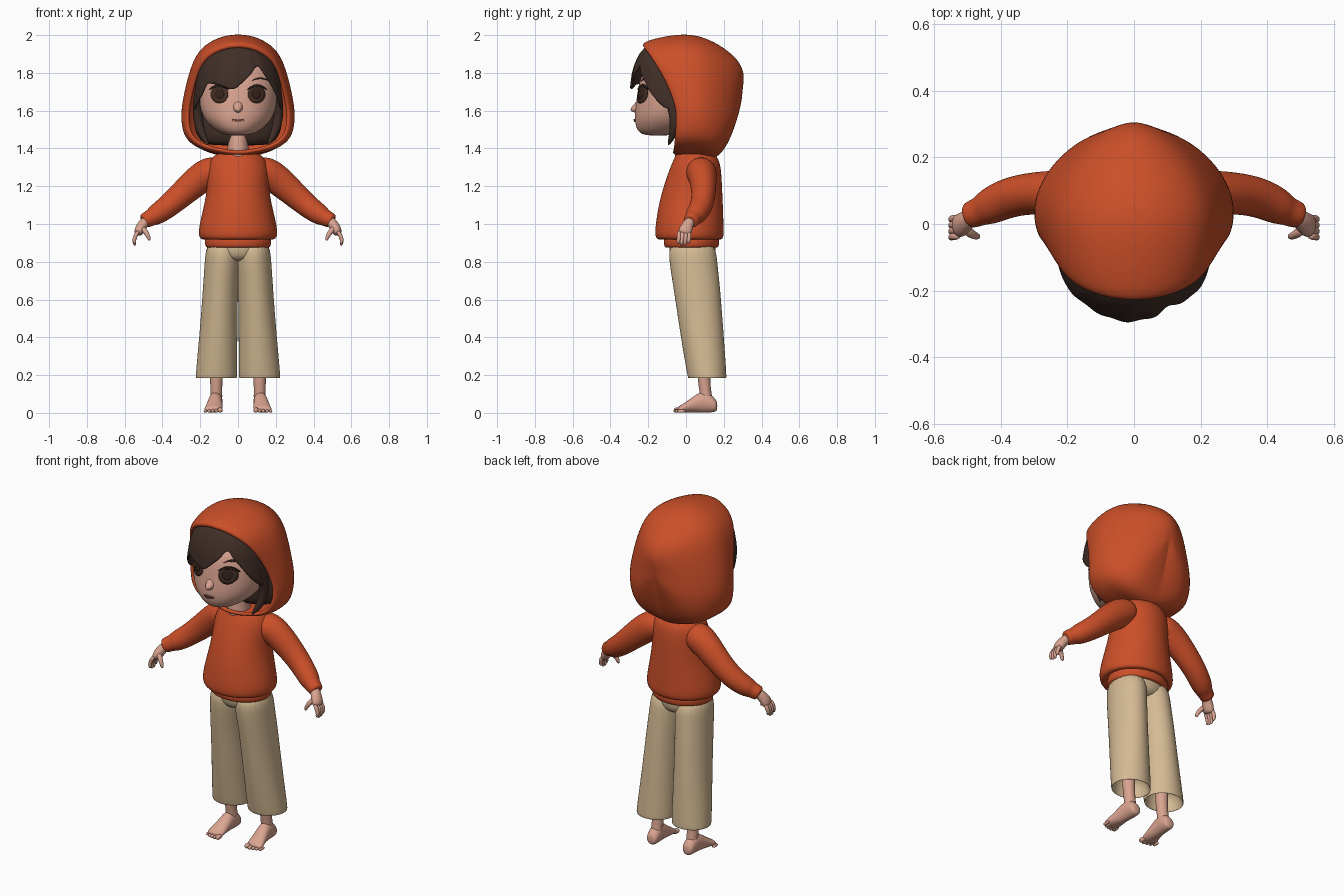
import bpy, bmesh, math
from mathutils import Vector


def material(name, rgb):
    m = bpy.data.materials.new(name)
    m.diffuse_color = (*rgb, 1)
    return m


ORANGE = material("orange fabric", (0.60, 0.078, 0.022))
BEIGE = material("beige fabric", (0.66, 0.49, 0.295))
SKIN = material("skin", (0.70, 0.37, 0.28))
HAIR = material("dark brown hair", (0.053, 0.028, 0.021))
IRIS = material("brown iris", (0.060, 0.028, 0.018))
PUPIL = material("dark brown pupil", (0.038, 0.018, 0.013))
DARK = material("dark lash", (0.018, 0.011, 0.009))
LIP = material("lip", (0.42, 0.16, 0.13))


def interp(table, t):
    """Linear lookup in a list of (key, value) pairs with rising keys."""
    if t <= table[0][0]:
        return table[0][1]
    for (a, va), (b, vb) in zip(table, table[1:]):
        if t <= b:
            return va + (vb - va) * (t - a) / (b - a)
    return table[-1][1]


def loft(name, rings, mat, mirror=False, closed=True, caps=(True, True), thick=0, level=2):
    """Skin a list of point rows, then smooth it."""
    bm = bmesh.new()
    rows = [[bm.verts.new(p) for p in ring] for ring in rings]
    n = len(rows[0])
    for a, b in zip(rows, rows[1:]):
        for i in range(n if closed else n - 1):
            j = (i + 1) % n
            bm.faces.new((a[i], a[j], b[j], b[i]))
    if closed:
        for row, cap in zip((rows[0], rows[-1]), caps):
            if cap:
                bm.faces.new(row)
    bmesh.ops.recalc_face_normals(bm, faces=bm.faces)
    for f in bm.faces:
        f.smooth = True
    mesh = bpy.data.meshes.new(name)
    bm.to_mesh(mesh)
    bm.free()
    ob = bpy.data.objects.new(name, mesh)
    bpy.context.collection.objects.link(ob)
    mesh.materials.append(mat)
    if thick:
        s = ob.modifiers.new("thickness", "SOLIDIFY")
        s.thickness, s.offset = thick, 0
    if mirror:
        ob.modifiers.new("mirror", "MIRROR").use_mirror_merge = False
    if level:
        s = ob.modifiers.new("smooth", "SUBSURF")
        s.levels = s.render_levels = level
    return ob


def ring_z(z, rx, yf, yb, cx=0, n=24):
    """Horizontal ellipse between a front and a back y."""
    cy, ry = (yf + yb) / 2, (yb - yf) / 2
    return [(cx + rx * math.cos(2 * math.pi * i / n), cy + ry * math.sin(2 * math.pi * i / n), z)
            for i in range(n)]


def ring_y(y, cx, rx, cz, rz, n=16):
    return [(cx + rx * math.cos(2 * math.pi * i / n), y, cz + rz * math.sin(2 * math.pi * i / n))
            for i in range(n)]


def tube(name, pts, mat, n=12, level=2):
    """Mirrored tube through (x, y, z, radius in xz, [radius in y])."""
    rings = []
    for k, p in enumerate(pts):
        t = Vector(pts[min(k + 1, len(pts) - 1)][:3]) - Vector(pts[max(k - 1, 0)][:3])
        t.normalize()
        side = t.cross(Vector((0, 1, 0))).normalized()
        up = side.cross(t)
        r2 = p[4] if len(p) > 4 else p[3]
        rings.append([Vector(p[:3]) + side * p[3] * math.cos(2 * math.pi * i / n)
                      + up * r2 * math.sin(2 * math.pi * i / n) for i in range(n)])
    return loft(name, rings, mat, mirror=True, level=level)


# Hood: open shell of slices from the face opening to the back of the head
half = [(0, 1), (.22, .99), (.43, .955), (.61, .90), (.75, .82), (.86, .68), (.95, .5),
        (1, .36), (.98, .22), (.89, .13), (.67, .06), (.3, .02), (0, 0)]
outline = half + [(-w, h) for w, h in half[-2:0:-1]]


def hood_slice(w, zt, yt, ym, zb, yb):
    pts = []
    for x, h in outline:
        if h > .36:
            y = ym + (yt - ym) * ((h - .36) / .64) ** 1.5
        else:
            y = yb + (ym - yb) * (h / .36) ** .6
        pts.append((x * w, y, zb + (zt - zb) * h))
    return pts


loft("hood", [hood_slice(*s) for s in (
    (.262, 1.935, -.215, -.03, 1.385, -.055), (.268, 1.95, -.23, -.05, 1.375, -.07),
    (.285, 1.97, -.205, -.035, 1.365, -.055), (.300, 2.0, -.06, .02, 1.36, .0),
    (.294, 2.0, .04, .09, 1.36, .06), (.258, 1.97, .13, .16, 1.345, .12),
    (.20, 1.92, .212, .222, 1.36, .17), (.13, 1.865, .272, .263, 1.42, .21),
    (.06, 1.81, .298, .285, 1.53, .25), (.02, 1.76, .302, .292, 1.62, .275))],
     ORANGE, caps=(False, True), thick=.012)

# Hooded top: body, hem band and sleeves
loft("top_body", [ring_z(*s) for s in (
    (.93, .16, -.11, .15), (.912, .19, -.15, .19), (.935, .213, -.167, .203),
    (1.0, .206, -.162, .20), (1.1, .180, -.147, .197), (1.2, .163, -.12, .192),
    (1.3, .165, -.085, .187), (1.355, .14, -.06, .17), (1.385, .09, -.045, .13),
    (1.38, .07, -.03, .11))], ORANGE)
loft("hem_band", [ring_z(*s) for s in (
    (.96, .18, -.12, .18), (.89, .177, -.12, .178), (.873, .170, -.112, .17),
    (.875, .14, -.08, .14))], ORANGE)
tube("sleeve", [(.09, .075, 1.28, .07), (.14, .08, 1.28, .085), (.2, .09, 1.245, .084, .075),
                (.3, .095, 1.155, .07, .064), (.38, .08, 1.085, .062), (.44, .05, 1.045, .056),
                (.458, .04, 1.035, .044), (.497, .025, 1.015, .042), (.5, .024, 1.013, .03)],
     ORANGE, n=16)

# Hands with four fingers and a thumb
tube("palm", [(.475, .03, 1.03, .026, .026), (.503, .012, 1.0, .028, .030),
              (.520, -.003, .97, .030, .038), (.534, -.01, .942, .020, .036)], SKIN)
for k, drop in enumerate((.895, .882, .882, .892)):
    y = .017 - .018 * k
    tube("finger_%d" % (k + 1), [(.526, y, .965, .012), (.545, y, .935, .0125),
                                 (.551, y - .003, .912, .011), (.545, y - .005, drop, .008)],
         SKIN, n=8, level=1)
tube("thumb", [(.512, -.012, .985, .017), (.490, -.030, .96, .015),
               (.474, -.037, .935, .012), (.467, -.038, .910, .008)], SKIN, n=8, level=1)

# Wide trousers with open leg ends
loft("trouser_leg", [ring_z(z, rx, yf, yb, cx) for z, cx, rx, yf, yb in (
    (.30, .114, .085, .02, .17), (.20, .115, .102, .022, .203), (.178, .115, .109, .012, .214),
    (.19, .115, .111, .008, .216), (.35, .107, .104, -.02, .205), (.5, .10, .098, -.043, .194),
    (.68, .092, .093, -.07, .180), (.8, .082, .095, -.09, .166),
    (.92, .078, .090, -.095, .155))], BEIGE, mirror=True)
loft("trouser_seat", [ring_z(*s) for s in (
    (.80, .05, -.04, .11), (.82, .13, -.077, .147), (.86, .162, -.09, .16),
    (.93, .16, -.092, .157))], BEIGE)

# Bare legs and feet with toes
loft("shin", [ring_z(z, r, y - r, y + r, .115, 16) for z, r, y in (
    (.05, .034, .11), (.10, .032, .105), (.16, .032, .095), (.32, .042, .09))], SKIN, mirror=True)
loft("foot", [ring_y(*s) for s in (
    (.166, .117, .02, .036, .02), (.155, .117, .034, .040, .037), (.12, .117, .038, .056, .055),
    (.075, .12, .038, .058, .057), (.025, .124, .043, .039, .038), (-.02, .13, .049, .023, .022),
    (-.045, .132, .046, .017, .015))], SKIN, mirror=True)
for k in range(5):
    x, r = .095 + .0195 * k, (.015, .011, .0105, .010, .0095)[k]
    y = (-.048, -.05, -.046, -.040, -.03)[k]
    loft("toe_%d" % (k + 1), [ring_y(y + d, x, r * s, r, r * s, 8) for d, s in (
        (.03, .9), (0, 1.05), (-.01, .95), (-.016, .5))], SKIN, mirror=True, level=1)

# Head, neck and nose
head = [(1.468, .04, -.20, -.10), (1.478, .09, -.245, -.03), (1.515, .145, -.268, .06),
        (1.57, .190, -.274, .10), (1.65, .209, -.264, .14), (1.72, .215, -.255, .15),
        (1.80, .208, -.235, .15), (1.87, .16, -.17, .11), (1.91, .07, -.06, .05)]
loft("head", [ring_z(*s, n=32) for s in head], SKIN)
loft("neck", [ring_z(z, r, -r, r + .02) for z, r in ((1.33, .07), (1.39, .054), (1.52, .05))], SKIN)
loft("nose", [ring_y(y, 0, rx, z, rz, 12) for y, rx, z, rz in (
    (-.252, .034, 1.622, .04), (-.271, .023, 1.615, .026), (-.286, .014, 1.608, .014),
    (-.293, .006, 1.606, .006))], SKIN)


def face_y(x, z):
    w, yf, yb = (interp([(s[0], s[c]) for s in head], z) for c in (1, 2, 3))
    return (yf + yb) / 2 - (yb - yf) / 2 * math.sqrt(max(0, 1 - (x / w) ** 2))


def face_patch(name, cx, cz, rx, rz, off, mat, mirror=True, bend=0):
    """Thin oval laid on the face; bend arches it."""
    rings = []
    for s in (1, .7, .4, .05):
        ring = []
        for i in range(24):
            a = 2 * math.pi * i / 24
            u = s * math.cos(a)
            x, z = cx + rx * u, cz + rz * s * math.sin(a) - bend * u * u
            ring.append((x, face_y(x, z) - off, z))
        rings.append(ring)
    # turn the rim back into the face
    rings.insert(0, [(x, y + .006, z) for x, y, z in rings[0]])
    loft(name, rings, mat, mirror=mirror, level=0)


# Eyes, brows and mouth
face_patch("iris", .099, 1.687, .047, .048, .004, IRIS)
face_patch("pupil", .098, 1.69, .024, .026, .006, PUPIL)
face_patch("upper_lash", .102, 1.733, .052, .007, .007, DARK, bend=.022)
face_patch("eyebrow", .118, 1.772, .045, .005, .006, HAIR, bend=.014)
face_patch("mouth", 0, 1.548, .032, .009, .005, LIP, mirror=False, bend=-.003)
face_patch("mouth_line", 0, 1.550, .032, .0018, .007, DARK, mirror=False, bend=-.003)

# Bobbed hair filling the hood, with side locks
loft("back_hair", [ring_z(*s) for s in (
    (1.415, .14, .01, .13), (1.43, .19, -.02, .16), (1.48, .230, -.035, .19),
    (1.58, .24, -.04, .21), (1.68, .235, -.05, .21), (1.80, .21, -.11, .2),
    (1.89, .15, -.17, .15), (1.94, .07, -.17, .08))], HAIR)
tube("side_lock", [(.20, -.11, 1.78, .02, .03), (.217, -.075, 1.66, .022, .035),
                   (.215, -.055, 1.56, .028, .03), (.195, -.065, 1.48, .024, .025),
                   (.155, -.095, 1.415, .005)], HAIR)

# Swept fringe: a shell over the brow whose lower edge follows a table
hair_w = [(1.6, .23), (1.7, .226), (1.8, .212), (1.85, .196), (1.9, .165), (1.945, .10)]
hair_y = [(1.6, -.275), (1.7, -.292), (1.8, -.28), (1.85, -.265), (1.9, -.242), (1.945, -.20)]
edge = [(-1, 1.60), (-.93, 1.64), (-.84, 1.68), (-.74, 1.745), (-.45, 1.735), (-.2, 1.712),
        (-.05, 1.715), (.12, 1.75), (.32, 1.79), (.47, 1.835), (.55, 1.835), (.66, 1.79),
        (.78, 1.74), (.88, 1.69), (1, 1.60)]
fringe = []
for r in range(10):
    row = []
    for c in range(49):
        a = math.radians(-90 + 180 * c / 48)
        z = 1.945 + (interp(edge, math.sin(a)) - 1.945) * r / 9
        ridge = .003 * math.sin(c * 1.05) * r / 9
        depth = max(0, math.cos(a)) ** .8
        row.append((interp(hair_w, z) * math.sin(a),
                    -.05 + (interp(hair_y, z) + .05 + ridge) * depth, z))
    fringe.append(row)
loft("fringe", fringe, HAIR, closed=False, thick=.012, level=1)
